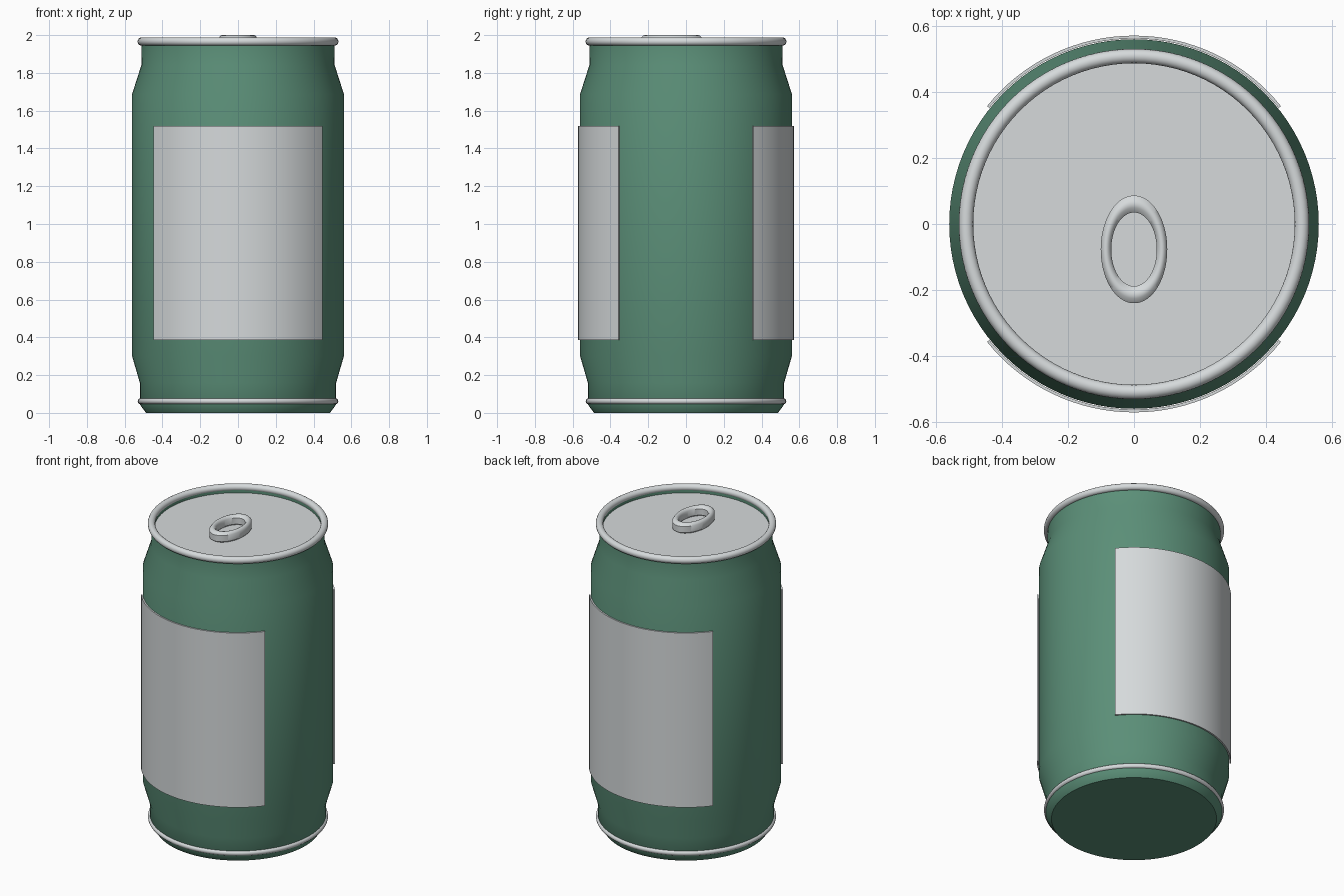
import bpy, bmesh, math

if "Cube" in bpy.data.objects:
    bpy.data.objects.remove(bpy.data.objects["Cube"])

SEG = 96


def material(name, rgb):
    m = bpy.data.materials.new(name)
    m.diffuse_color = (*rgb, 1.0)
    m.use_nodes = True
    m.node_tree.nodes["Principled BSDF"].inputs["Base Color"].default_value = m.diffuse_color
    return m


GREEN = material("can_green", (0.105, 0.275, 0.188))
SILVER = material("silver", (0.67, 0.70, 0.71))


def finish(bm, name, mat, angle=40):
    bmesh.ops.recalc_face_normals(bm, faces=bm.faces)
    mesh = bpy.data.meshes.new(name)
    bm.to_mesh(mesh)
    bm.free()
    mesh.materials.append(mat)
    ob = bpy.data.objects.new(name, mesh)
    bpy.context.collection.objects.link(ob)
    bpy.ops.object.select_all(action='DESELECT')
    ob.select_set(True)
    bpy.context.view_layer.objects.active = ob
    bpy.ops.object.shade_smooth_by_angle(angle=math.radians(angle))
    return ob


def sweep(name, profile, mat, closed=False, cap_first=False, sy=1.0, cy=0.0):
    """Revolve an (r, z) profile about z, optionally stretched along y."""
    bm = bmesh.new()
    rings = []
    for r, z in profile:
        rings.append([bm.verts.new((r * math.cos(a), cy + sy * r * math.sin(a), z))
                      for a in (2 * math.pi * i / SEG for i in range(SEG))])
    pairs = list(zip(rings, rings[1:]))
    if closed:
        pairs.append((rings[-1], rings[0]))
    for a, b in pairs:
        for i in range(SEG):
            j = (i + 1) % SEG
            bm.faces.new((a[i], a[j], b[j], b[i]))
    if cap_first:
        bm.faces.new(rings[0])
    return finish(bm, name, mat)


def circle(major, minor, z, n=16):
    return [(major + minor * math.cos(2 * math.pi * i / n),
             z + minor * math.sin(2 * math.pi * i / n)) for i in range(n)]


def label(name, centre, half=0.895, r0=0.563, r1=0.572, z0=0.385, z1=1.52, n=32):
    """Thin curved plate wrapped on the can wall."""
    bm = bmesh.new()
    rows = []
    for i in range(n + 1):
        a = centre - half + 2 * half * i / n
        rows.append([bm.verts.new((r * math.cos(a), r * math.sin(a), z))
                     for r, z in ((r0, z0), (r1, z0), (r1, z1), (r0, z1))])
    for a, b in zip(rows, rows[1:]):
        for k in range(4):
            bm.faces.new((a[k], b[k], b[(k + 1) % 4], a[(k + 1) % 4]))
    bm.faces.new(rows[0])
    bm.faces.new(rows[-1])
    return finish(bm, name, SILVER)


# Can wall with closed base and inner lip
sweep("can_body", [(0.487, 0.0), (0.52, 0.045), (0.52, 0.16), (0.561, 0.302),
                   (0.561, 1.687), (0.512, 1.84), (0.51, 1.955),
                   (0.492, 1.955), (0.492, 1.93)], GREEN, cap_first=True)

# Rolled rims
sweep("top_rim", circle(0.51, 0.022, 1.966), SILVER, closed=True)
sweep("bottom_rim", circle(0.515, 0.016, 0.062), SILVER, closed=True)

# Recessed lid
sweep("lid", [(0.492, 1.937), (0.492, 1.925)], SILVER, cap_first=True)

# Oval pull ring
sweep("pull_ring", [(0.101, 1.945), (0.101, 1.985), (0.092, 1.998), (0.085, 2.0),
                    (0.078, 1.998), (0.069, 1.985), (0.069, 1.945), (0.078, 1.934),
                    (0.092, 1.934)], SILVER, closed=True, sy=1.62, cy=-0.077)

# Front and back labels
label("front_label", -math.pi / 2)
label("back_label", math.pi / 2)
